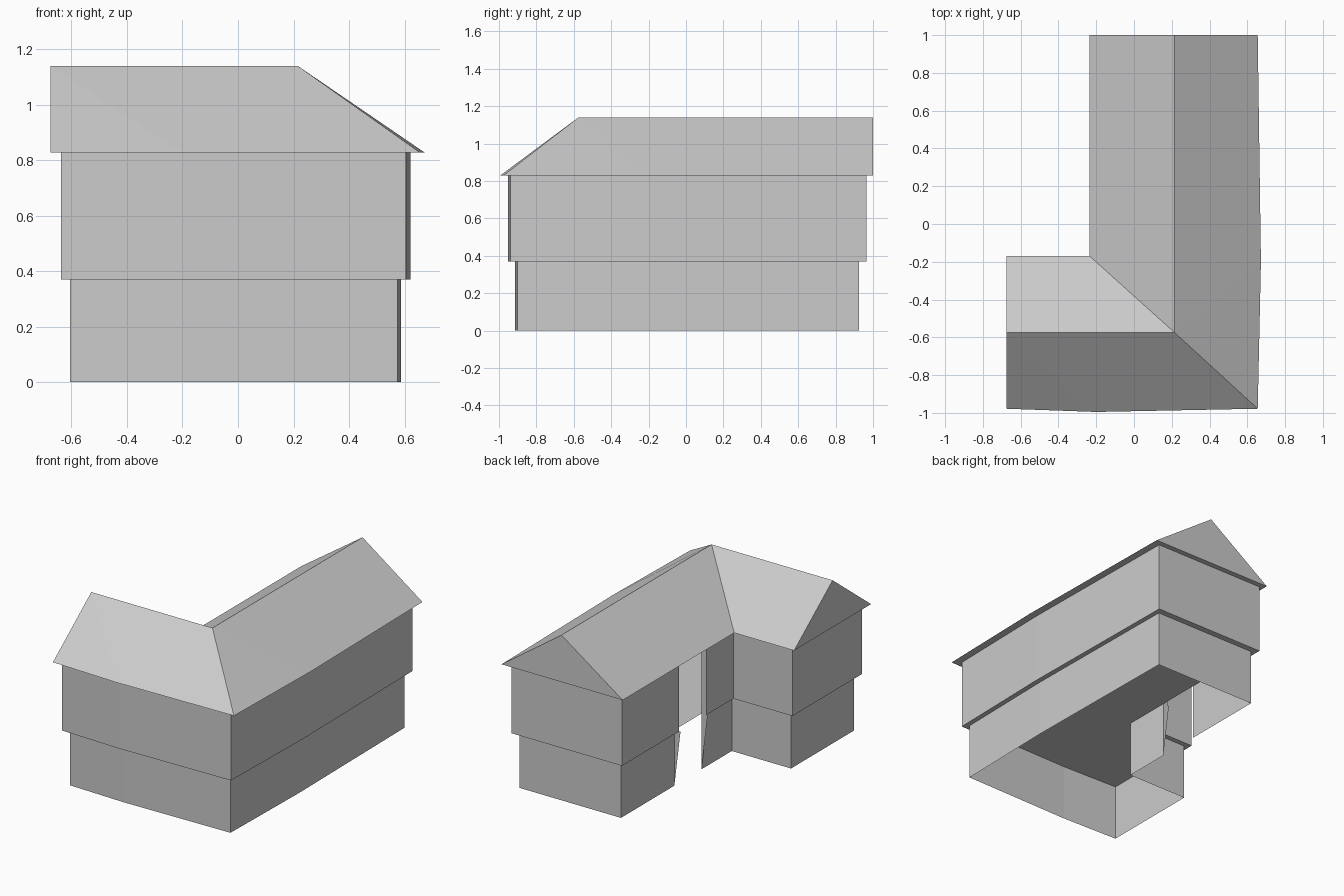
import bpy, bmesh

if "Cube" in bpy.data.objects:
    bpy.data.objects.remove(bpy.data.objects["Cube"])

GAP = (0.08, 0.365)      # doorway range along the courtyard wall
Z0, Z1, Z2, Z3 = 0.0, 0.37, 0.828, 1.14
JAMB = -0.17             # inner x of the doorway recess


def outline(l, f, r, b, ix, iy, bow):
    """Counter-clockwise L plan with slightly bowed front and right sides."""
    return [(l, f), (-0.2, f - bow), (r, f), (r + bow, -0.2),
            (r, b), (ix, b), (ix, iy), (l, iy)]


def mesh_object(name, faces):
    bm = bmesh.new()
    for pts in faces:
        bm.faces.new([bm.verts.new(p) for p in pts])
    bmesh.ops.remove_doubles(bm, verts=bm.verts, dist=0.0005)
    me = bpy.data.meshes.new(name)
    bm.to_mesh(me)
    bm.free()
    ob = bpy.data.objects.new(name, me)
    bpy.context.collection.objects.link(ob)
    return ob


def wall(a, b, lo, hi):
    return [(*a, lo), (*b, lo), (*b, hi), (*a, hi)]


def storey_walls(plan, lo, hi):
    """Walls around the plan, leaving the doorway open."""
    faces = []
    for i, a in enumerate(plan):
        b = plan[(i + 1) % len(plan)]
        if i == 5:       # courtyard wall, split by the doorway
            faces.append(wall(a, (a[0], GAP[1]), lo, hi))
            faces.append(wall((a[0], GAP[0]), b, lo, hi))
        else:
            faces.append(wall(a, b, lo, hi))
    return faces


lower = outline(-0.605, -0.90, 0.575, 0.925, -0.17, -0.238, 0.013)
upper = outline(-0.638, -0.938, 0.606, 0.965, -0.205, -0.205, 0.015)
eaves = outline(-0.675, -0.978, 0.655, 1.0, -0.235, -0.17, 0.017)

# Ground storey
mesh_object("lower_walls", storey_walls(lower, Z0, Z1))

# Upper storey
mesh_object("upper_walls", storey_walls(upper, Z1, Z2))

# Overhanging floor between storeys, notched at the doorway
ux = upper[5][0]
notch = [(ux, GAP[1]), (JAMB, GAP[1]), (JAMB, GAP[0]), (ux, GAP[0])]
floor = upper[:6] + notch + upper[6:]
mesh_object("upper_floor", [[(x, y, Z1) for x, y in reversed(floor)]])

# Doorway jambs: full height above, tapering brackets below
jambs = []
for y in GAP:
    jambs.append(wall((JAMB, y), (ux, y), Z1, Z2))
    jambs.append([(JAMB, y, Z0), (JAMB, y, Z1), (ux - 0.01, y, Z1)])
mesh_object("doorway_jambs", jambs)

# Roof: two hipped-together wings with gable ends and a flat soffit
e = [(x, y, Z2) for x, y in eaves]
wing_end = (-0.675, -0.575, Z3)
hip = (0.215, -0.575, Z3)
back_end = (0.215, 1.0, Z3)
mesh_object("roof", [
    [e[0], e[1], wing_end], [e[1], e[2], hip, wing_end],       # front slope
    [e[2], e[3], hip], [e[3], e[4], back_end, hip],            # right slope
    [e[5], e[6], hip, back_end],                               # courtyard slopes
    [e[6], e[7], wing_end, hip],
    [e[4], e[5], back_end], [e[7], e[0], wing_end],            # gables
    e[::-1],                                                   # soffit
])
